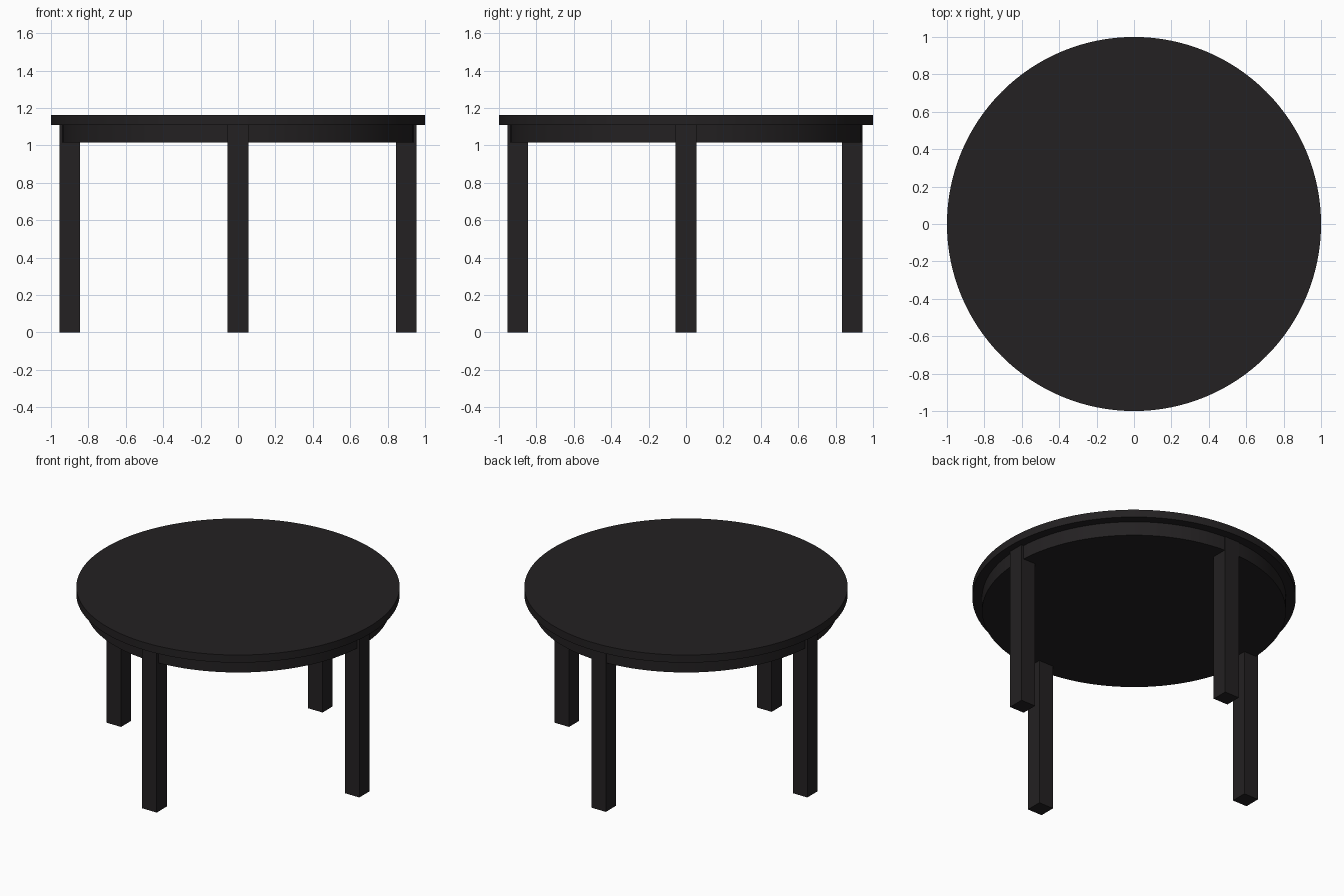
import bpy, math

if "Cube" in bpy.data.objects:
    bpy.data.objects.remove(bpy.data.objects["Cube"])

black = bpy.data.materials.new("black_paint")
black.diffuse_color = (0.017, 0.015, 0.016, 1)
black.use_nodes = True
black.node_tree.nodes["Principled BSDF"].inputs["Base Color"].default_value = black.diffuse_color


def finish(name):
    ob = bpy.context.object
    ob.name = name
    ob.data.materials.append(black)
    return ob


def disc(name, radius, z0, z1):
    bpy.ops.mesh.primitive_cylinder_add(vertices=128, radius=radius, depth=z1 - z0,
                                        location=(0, 0, (z0 + z1) / 2))
    bpy.ops.object.shade_smooth_by_angle(angle=math.radians(30))
    return finish(name)


def leg(name, x, y, width=0.11, height=1.11):
    bpy.ops.mesh.primitive_cube_add(size=1, location=(x, y, height / 2))
    ob = finish(name)
    ob.scale = (width, width, height)
    bpy.ops.object.transform_apply(location=False, rotation=False, scale=True)
    return ob


# Round top and the solid apron beneath it
disc("table_top", 1.0, 1.11, 1.162)
disc("apron", 0.94, 1.015, 1.11)

# Four square legs let into the apron
for name, x, y in (("left_leg", -0.9, 0), ("right_leg", 0.9, 0),
                   ("front_leg", 0, -0.9), ("back_leg", 0, 0.888)):
    leg(name, x, y)
